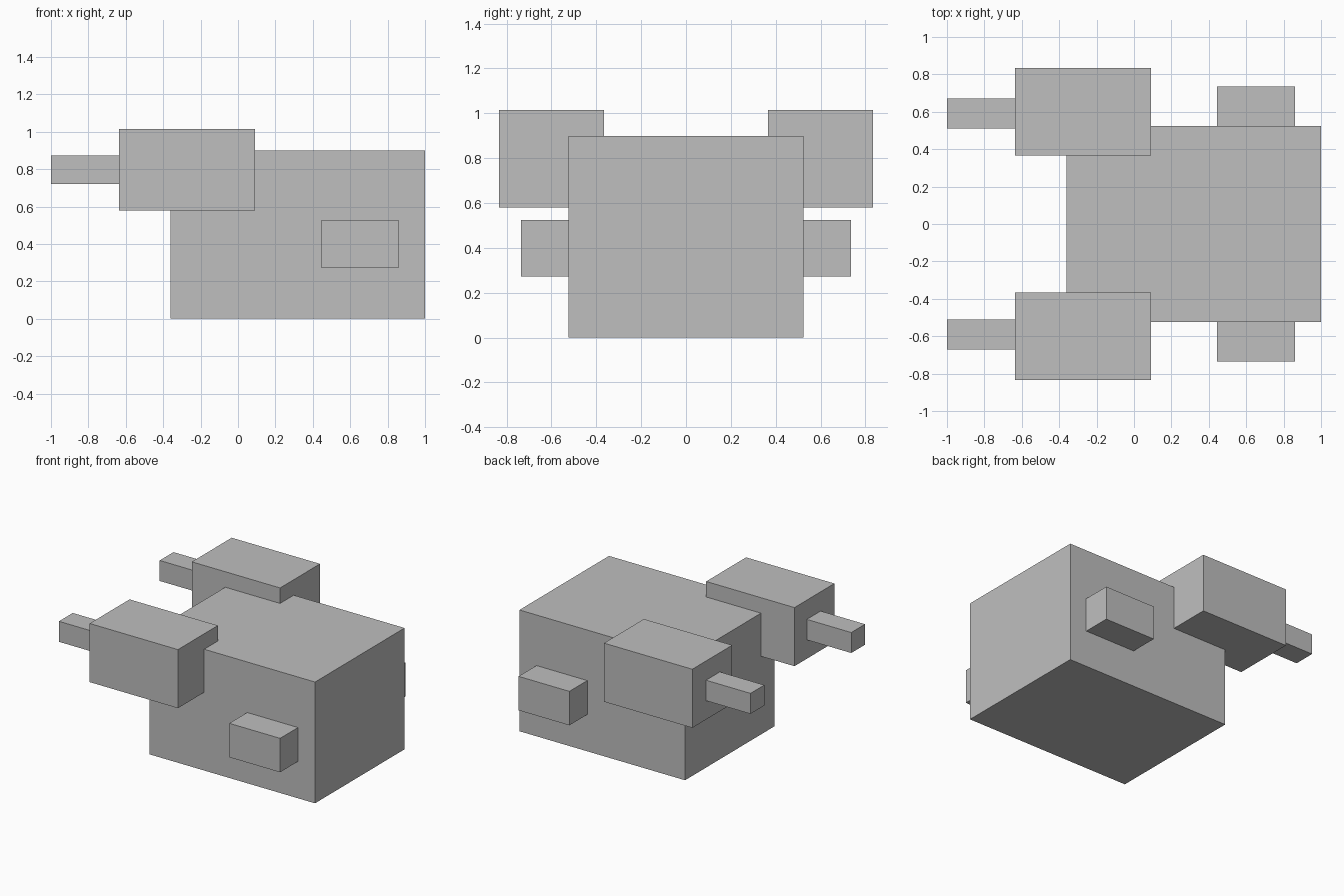
import bpy
from mathutils import Vector

default = bpy.data.objects.get("Cube")
if default:
    bpy.data.objects.remove(default, do_unlink=True)

# Single flat grey
grey = bpy.data.materials.new("plain grey")
grey.use_nodes = True
colour = (0.52, 0.52, 0.52, 1)
grey.diffuse_color = colour
grey.node_tree.nodes["Principled BSDF"].inputs["Base Color"].default_value = colour


def box(name, low, high):
    """Axis-aligned box between two corners."""
    low, high = Vector(low), Vector(high)
    bpy.ops.mesh.primitive_cube_add(size=1, location=(low + high) / 2)
    obj = bpy.context.object
    obj.name = name
    obj.scale = high - low
    bpy.ops.object.transform_apply(location=False, rotation=False, scale=True)
    obj.data.materials.append(grey)


def box_pair(name, low, high):
    """Matching boxes on the back (+y) and front (-y) sides."""
    box("back_" + name, low, high)
    box("front_" + name, (low[0], -high[1], low[2]), (high[0], -low[1], high[2]))


# Main block
box("body", (-0.36, -0.525, 0), (1, 0.525, 0.90))

# Upper pods set into the body, each with a thin bar pointing to -x
box_pair("pod", (-0.635, 0.365, 0.58), (0.09, 0.833, 1.015))
box_pair("pod_bar", (-1, 0.51, 0.72), (-0.635, 0.672, 0.872))

# Small blocks low on the sides
box_pair("side_block", (0.443, 0.525, 0.273), (0.86, 0.735, 0.525))
